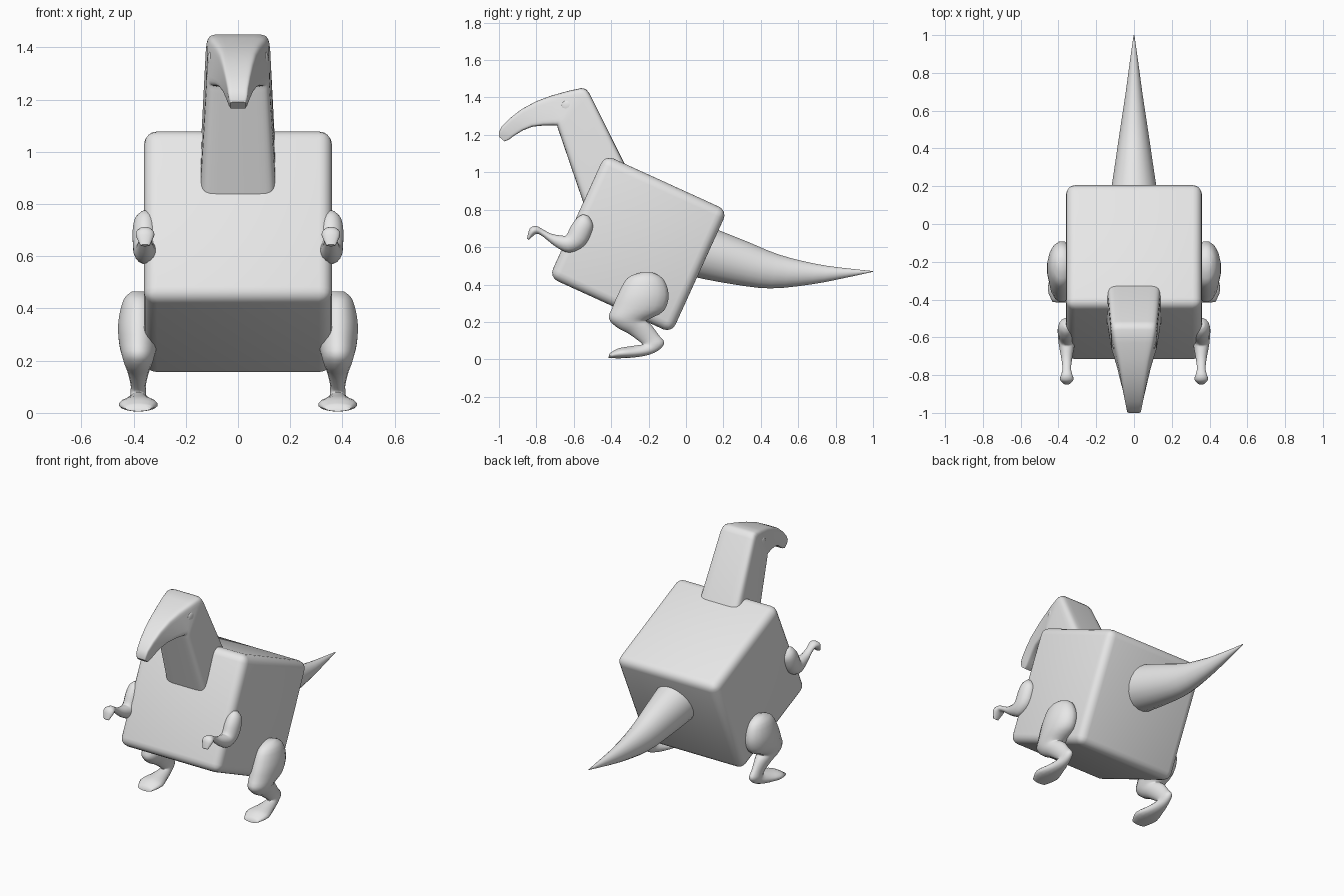
import bpy, bmesh, math
from mathutils import Vector

cube = bpy.data.objects.get("Cube")
if cube:
    bpy.data.objects.remove(cube, do_unlink=True)

# One plain grey for the whole figure
grey = bpy.data.materials.new("plain grey")
grey.use_nodes = True
grey.diffuse_color = (0.8, 0.8, 0.8, 1)
grey.node_tree.nodes["Principled BSDF"].inputs["Base Color"].default_value = grey.diffuse_color


def finish(name, bm, angle):
    """Turn a bmesh into a smooth-shaded object."""
    bmesh.ops.recalc_face_normals(bm, faces=bm.faces)
    mesh = bpy.data.meshes.new(name)
    bm.to_mesh(mesh)
    bm.free()
    mesh.materials.append(grey)
    obj = bpy.data.objects.new(name, mesh)
    bpy.context.collection.objects.link(obj)
    bpy.ops.object.select_all(action='DESELECT')
    obj.select_set(True)
    bpy.context.view_layer.objects.active = obj
    bpy.ops.object.shade_smooth_by_angle(angle=math.radians(angle))
    return obj


def smooth_path(sections, steps):
    """Catmull-Rom interpolation between cross-sections."""
    pts = [Vector(s) for s in sections]
    if steps == 1:
        return pts
    padded = [pts[0]] + pts + [pts[-1]]
    result = []
    for a, b, c, d in zip(padded, padded[1:], padded[2:], padded[3:]):
        for k in range(steps):
            t = k / steps
            result.append(b + (c - a) * t / 2 + (a * 2 - b * 5 + c * 4 - d) * t**2 / 2
                          + (b * 3 - a - c * 3 + d) * t**3 / 2)
    return result + [pts[-1]]


def loft(name, sections, x=0, power=2, sides=16, steps=3, angle=40):
    """Skin rings; each section is y, z of one edge, y, z of the other, half widths."""
    bm = bmesh.new()
    rings = []
    for y0, z0, y1, z1, w0, w1 in smooth_path(sections, steps):
        ring = []
        for i in range(sides):
            a = math.tau * (i + 0.5) / sides
            c, s = (math.copysign(abs(v) ** (2 / power), v) for v in (math.cos(a), math.sin(a)))
            t = (1 + s) / 2
            ring.append(bm.verts.new((x + c * (w0 + (w1 - w0) * t),
                                      y0 + (y1 - y0) * t, z0 + (z1 - z0) * t)))
        rings.append(ring)
    for r, q in zip(rings, rings[1:]):
        for i in range(sides):
            j = (i + 1) % sides
            bm.faces.new((r[i], r[j], q[j], q[i]))
    bm.faces.new(rings[0])
    bm.faces.new(rings[-1])
    return finish(name, bm, angle)


def even(rows):
    """Give both edges of each section the same half width."""
    return [row + row[-1:] for row in rows]


# Tilted box body with rounded edges
bm = bmesh.new()
bmesh.ops.create_cube(bm, size=0.72)
bmesh.ops.bevel(bm, geom=bm.edges[:], offset=0.05, segments=4, profile=0.5, affect='EDGES')
body = finish("body", bm, 40)
body.location = (0, -0.255, 0.617)
body.rotation_euler.x = math.radians(-24.5)

# Squared head and neck, from the beak tip down into the body
loft("head_and_neck", [
    (-1.0, 1.19, -.97, 1.165, .03, .03),
    (-1.0, 1.215, -.945, 1.175, .037, .037),
    (-.985, 1.245, -.92, 1.195, .04, .045),
    (-.94, 1.29, -.87, 1.225, .048, .06),
    (-.88, 1.337, -.82, 1.244, .058, .076),
    (-.8, 1.38, -.76, 1.25, .07, .092),
    (-.72, 1.41, -.71, 1.25, .085, .108),
    (-.63, 1.435, -.69, 1.25, .105, .115),
    (-.56, 1.45, -.688, 1.245, .118, .118),
    (-.535, 1.445, -.685, 1.235, .121, .12),
    (-.515, 1.42, -.68, 1.22, .125, .121),
    (-.33, 1.05, -.55, .84, .143, .145),
    (-.23, .85, -.49, .66, .15, .15),
], power=8, sides=32, steps=1)

# Round tapering tail
loft("tail", even([
    (-.05, .78, -.05, .46, .15),
    (.18, .69, .06, .435, .13),
    (.33, .63, .25, .4, .105),
    (.5, .56, .45, .378, .078),
    (.7, .51, .67, .4, .046),
    (.86, .487, .85, .435, .023),
    (1, .472, 1, .468, .002),
]), sides=20)

arm_sections = even([
    (-.55, .775, -.52, .765, .015),
    (-.58, .76, -.5, .73, .038),
    (-.615, .715, -.5, .69, .048),
    (-.64, .665, -.54, .61, .047),
    (-.66, .662, -.62, .57, .042),
    (-.72, .672, -.69, .597, .03),
    (-.765, .695, -.76, .652, .023),
    (-.8, .713, -.79, .67, .029),
    (-.835, .7, -.81, .665, .036),
    (-.85, .645, -.84, .638, .018),
])

leg_sections = even([
    (-.24, .465, -.18, .465, .025),
    (-.315, .435, -.12, .43, .058),
    (-.365, .35, -.09, .345, .078),
    (-.395, .28, -.115, .26, .075),
    (-.415, .22, -.195, .215, .063),
    (-.37, .17, -.21, .205, .053),
    (-.31, .138, -.185, .185, .042),
    (-.25, .095, -.145, .13, .03),
    (-.235, .08, -.115, .088, .03),
    (-.25, .077, -.15, .045, .033),
    (-.3, .07, -.22, .018, .05),
    (-.365, .058, -.32, .006, .076),
    (-.41, .03, -.415, .006, .05),
])

# Paired limbs and eyes
for side, sign in (("left", 1), ("right", -1)):
    loft(side + "_arm", arm_sections, x=sign * 0.356, angle=60)
    loft(side + "_leg", leg_sections, x=sign * 0.382, angle=60)
    bm = bmesh.new()
    bmesh.ops.create_uvsphere(bm, u_segments=20, v_segments=10, radius=0.028)
    eye = finish(side + "_eye", bm, 60)
    eye.scale.x = 0.3
    eye.location = (sign * 0.108, -0.638, 1.355)
    eye.rotation_euler.z = sign * math.radians(-8)
